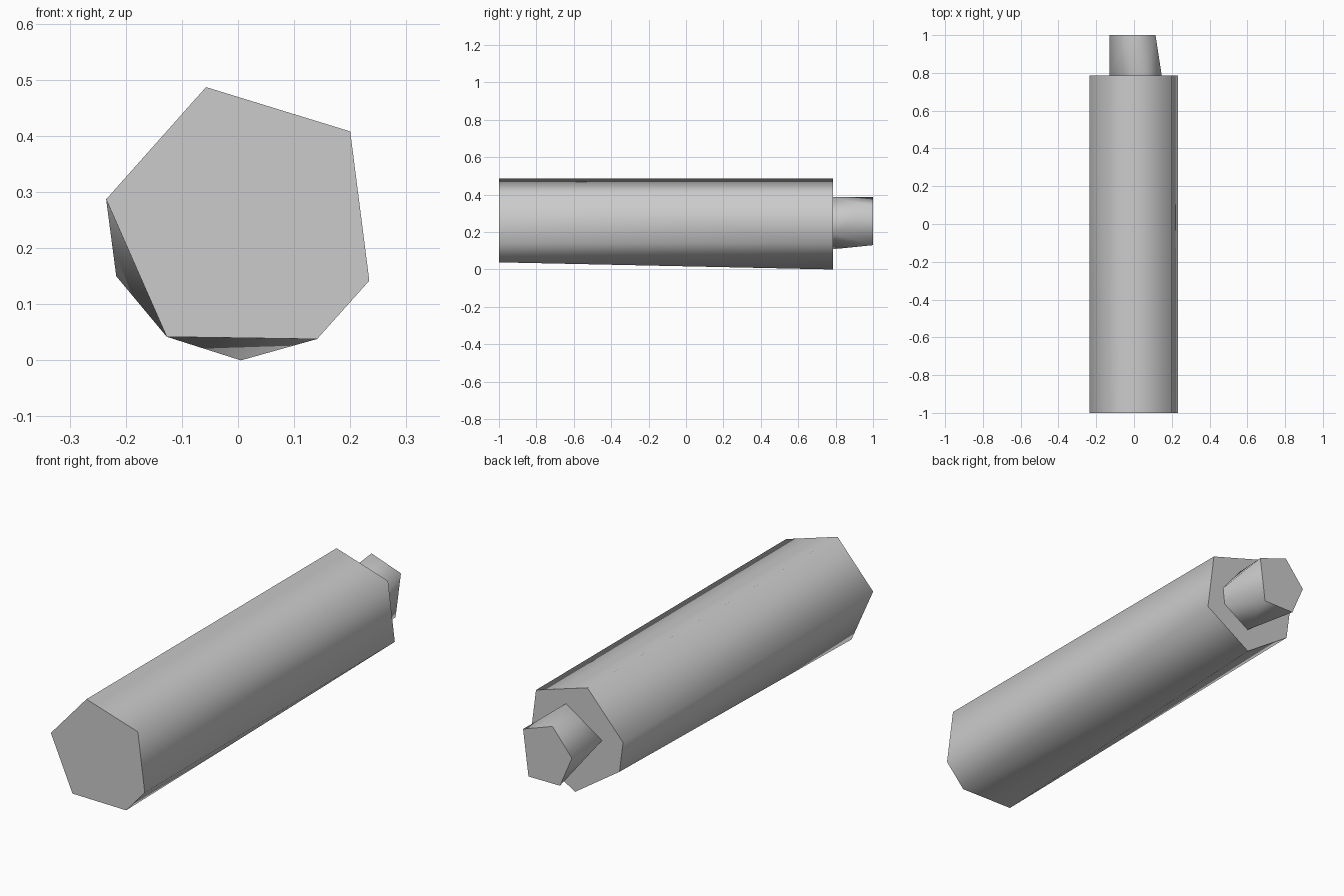
import bpy, bmesh, math

cube = bpy.data.objects.get("Cube")
if cube:
    bpy.data.objects.remove(cube, do_unlink=True)

grey = bpy.data.materials.new("plain_grey")
grey.use_nodes = True
colour = (0.6, 0.6, 0.6, 1.0)
grey.diffuse_color = colour
grey.node_tree.nodes["Principled BSDF"].inputs["Base Color"].default_value = colour


def faceted_rod(name, front, back, y0, y1, open_front=False):
    """Hull between two (x, z) outlines standing at y0 and y1."""
    bm = bmesh.new()
    for outline, y in ((front, y0), (back, y1)):
        for x, z in outline:
            bm.verts.new((x, y, z))
    bmesh.ops.convex_hull(bm, input=bm.verts[:])
    bmesh.ops.dissolve_limit(bm, angle_limit=math.radians(0.5),
                             verts=bm.verts[:], edges=bm.edges[:])
    bmesh.ops.recalc_face_normals(bm, faces=bm.faces[:])
    if open_front:
        hidden = [f for f in bm.faces if f.normal.y < -0.99]
        bmesh.ops.delete(bm, geom=hidden, context='FACES_ONLY')
    mesh = bpy.data.meshes.new(name)
    bm.to_mesh(mesh)
    bm.free()
    mesh.materials.append(grey)
    obj = bpy.data.objects.new(name, mesh)
    bpy.context.collection.objects.link(obj)
    # Rounded sides, crisp ends
    bpy.ops.object.select_all(action='DESELECT')
    obj.select_set(True)
    bpy.context.view_layer.objects.active = obj
    bpy.ops.object.shade_smooth_by_angle(angle=math.radians(76))
    return obj


# Main barrel: upper four corners run straight, the lower two twist
upper = [(-0.235, 0.287), (-0.057, 0.487), (0.2, 0.408), (0.234, 0.142)]
faceted_rod("barrel",
            upper + [(0.141, 0.038), (-0.127, 0.042)],
            upper + [(0.005, 0.0), (-0.217, 0.15)],
            -1.0, 0.785)

# Narrow end plug, its root face hidden against the barrel
faceted_rod("end_plug",
            [(0.05, 0.387), (0.147, 0.267), (0.138, 0.19), (0.006, 0.108), (-0.13, 0.268)],
            [(0.114, 0.337), (-0.033, 0.388), (-0.13, 0.27), (-0.07, 0.13), (0.087, 0.13)],
            0.785, 1.0, open_front=True)
